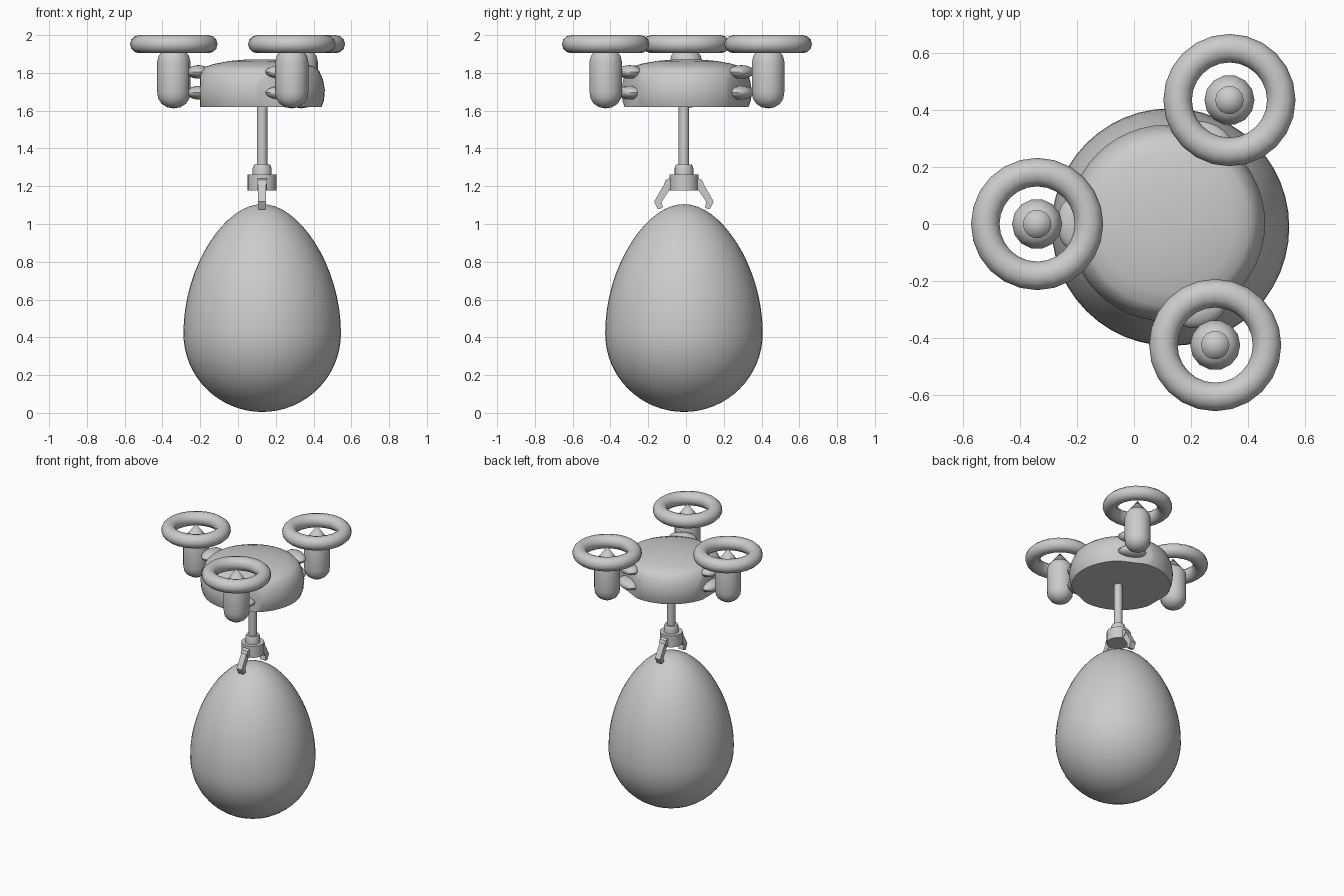
import bpy, bmesh, math
from mathutils import Vector, Matrix

if "Cube" in bpy.data.objects:
    bpy.data.objects.remove(bpy.data.objects["Cube"])

grey = bpy.data.materials.new("plain grey")
grey.diffuse_color = (0.6, 0.6, 0.6, 1)
grey.use_nodes = True
grey.node_tree.nodes["Principled BSDF"].inputs["Base Color"].default_value = grey.diffuse_color


def finish(name, bm, angle=35):
    bmesh.ops.recalc_face_normals(bm, faces=bm.faces)
    mesh = bpy.data.meshes.new(name)
    bm.to_mesh(mesh)
    bm.free()
    mesh.materials.append(grey)
    ob = bpy.data.objects.new(name, mesh)
    bpy.context.collection.objects.link(ob)
    bpy.ops.object.select_all(action='DESELECT')
    ob.select_set(True)
    bpy.context.view_layer.objects.active = ob
    if angle:
        bpy.ops.object.shade_smooth_by_angle(angle=math.radians(angle))
    return ob


def lathe(profile, centre, sides):
    """Revolve (radius, z) points about a vertical axis."""
    bm = bmesh.new()
    vs = [bm.verts.new((centre[0] + r, centre[1], z)) for r, z in profile]
    edges = [bm.edges.new(p) for p in zip(vs, vs[1:])]
    bmesh.ops.spin(bm, geom=vs + edges, cent=(*centre, 0), axis=(0, 0, 1),
                   angle=math.tau, steps=sides, use_merge=True)
    bmesh.ops.remove_doubles(bm, verts=bm.verts, dist=0.0005)
    return bm


AXIS = (0.128, -0.011)      # hanging line
HUB = (0.115, 0.003)        # hull centre
PODS = [("left", -0.34, 0.0), ("back", 0.335, 0.435), ("front", 0.285, -0.425)]

# egg: half circle below the waist, taller tapered ellipse above it
egg = []
for i in range(33):
    a = math.pi * (i / 32 - 0.5)
    s, c = math.sin(a), math.cos(a)
    egg.append((0.417 * c * (1 - 0.12 * max(s, 0) ** 2), 0.42 + s * (0.685 if s > 0 else 0.415)))
egg[0], egg[-1] = (0, 0.005), (0, 1.105)
finish("egg", lathe(egg, AXIS, 48))

# hull: domed disc with a flat underside and a flat facing each pod
hull = lathe([(0, 1.872), (0.08, 1.87), (0.16, 1.863), (0.24, 1.848), (0.29, 1.832), (0.315, 1.81),
              (0.335, 1.765), (0.345, 1.71), (0.34, 1.655), (0.328, 1.62), (0, 1.62)], HUB, 48)
for _, x, y in PODS:
    d = Vector((x - HUB[0], y - HUB[1], 0)).normalized()
    cut = bmesh.ops.bisect_plane(hull, geom=hull.verts[:] + hull.edges[:] + hull.faces[:],
                                 plane_co=Vector((*HUB, 0)) + d * 0.315, plane_no=d, clear_outer=True)
    bmesh.ops.edgeloop_fill(hull, edges=[e for e in cut["geom_cut"] if isinstance(e, bmesh.types.BMEdge)])
finish("hull", hull)

for side, x, y in PODS:
    # motor pod: rounded bottom, shoulder and pointed spinner
    pod = [(0, 1.612), (0.035, 1.618), (0.065, 1.637), (0.083, 1.665), (0.088, 1.7), (0.088, 1.86),
           (0.08, 1.89), (0.064, 1.913), (0.05, 1.92), (0.05, 1.93), (0.0, 1.995)]
    finish(side + "_pod", lathe(pod, (x, y), 14))
    # ring guard
    ring = [(0.182 + 0.05 * math.cos(t * math.tau / 12), 1.952 + 0.048 * math.sin(t * math.tau / 12))
            for t in range(13)]
    finish(side + "_ring", lathe(ring, (x, y), 24))
    # two rounded joints between hull and pod
    d = Vector((x - HUB[0], y - HUB[1], 0)).normalized()
    for label, z in (("upper", 1.805), ("lower", 1.695)):
        bm = bmesh.new()
        place = Matrix.Translation(Vector((*HUB, z)) + d * 0.325)
        turn = Matrix.Rotation(math.atan2(d.y, d.x), 4, 'Z')
        bmesh.ops.create_uvsphere(bm, u_segments=16, v_segments=10, radius=1,
                                  matrix=place @ turn @ Matrix.Diagonal((0.06, 0.095, 0.036, 1)))
        finish(f"{side}_{label}_joint", bm)

# hanging rod, collar and gripper hub
finish("rod", lathe([(0, 1.3), (0.028, 1.3), (0.028, 1.63), (0, 1.63)], AXIS, 16))
finish("collar", lathe([(0, 1.25), (0.05, 1.25), (0.05, 1.295), (0.042, 1.315), (0, 1.315)], AXIS, 16))
finish("gripper_hub", lathe([(0, 1.178), (0.077, 1.178), (0.077, 1.262), (0, 1.262)], AXIS, 16))

# bent claws and their hinges
claw = [(0.06, 1.235), (0.098, 1.222), (0.158, 1.118), (0.138, 1.078), (0.112, 1.085), (0.118, 1.118), (0.07, 1.19)]
for side, s in (("front", -1), ("back", 1)):
    bm = bmesh.new()
    face = bm.faces.new([bm.verts.new((AXIS[0] - 0.021, AXIS[1] + s * y, z)) for y, z in claw])
    out = bmesh.ops.extrude_face_region(bm, geom=[face])
    bmesh.ops.translate(bm, vec=(0.042, 0, 0), verts=[v for v in out["geom"] if isinstance(v, bmesh.types.BMVert)])
    finish(side + "_claw", bm, 0)
    bm = bmesh.new()
    bmesh.ops.create_cone(bm, cap_ends=True, segments=8, radius1=0.03, radius2=0.03, depth=0.05,
                          matrix=Matrix.Translation((AXIS[0], AXIS[1] + s * 0.075, 1.212))
                          @ Matrix.Rotation(math.pi / 2, 4, 'Y'))
    finish(side + "_hinge", bm)
